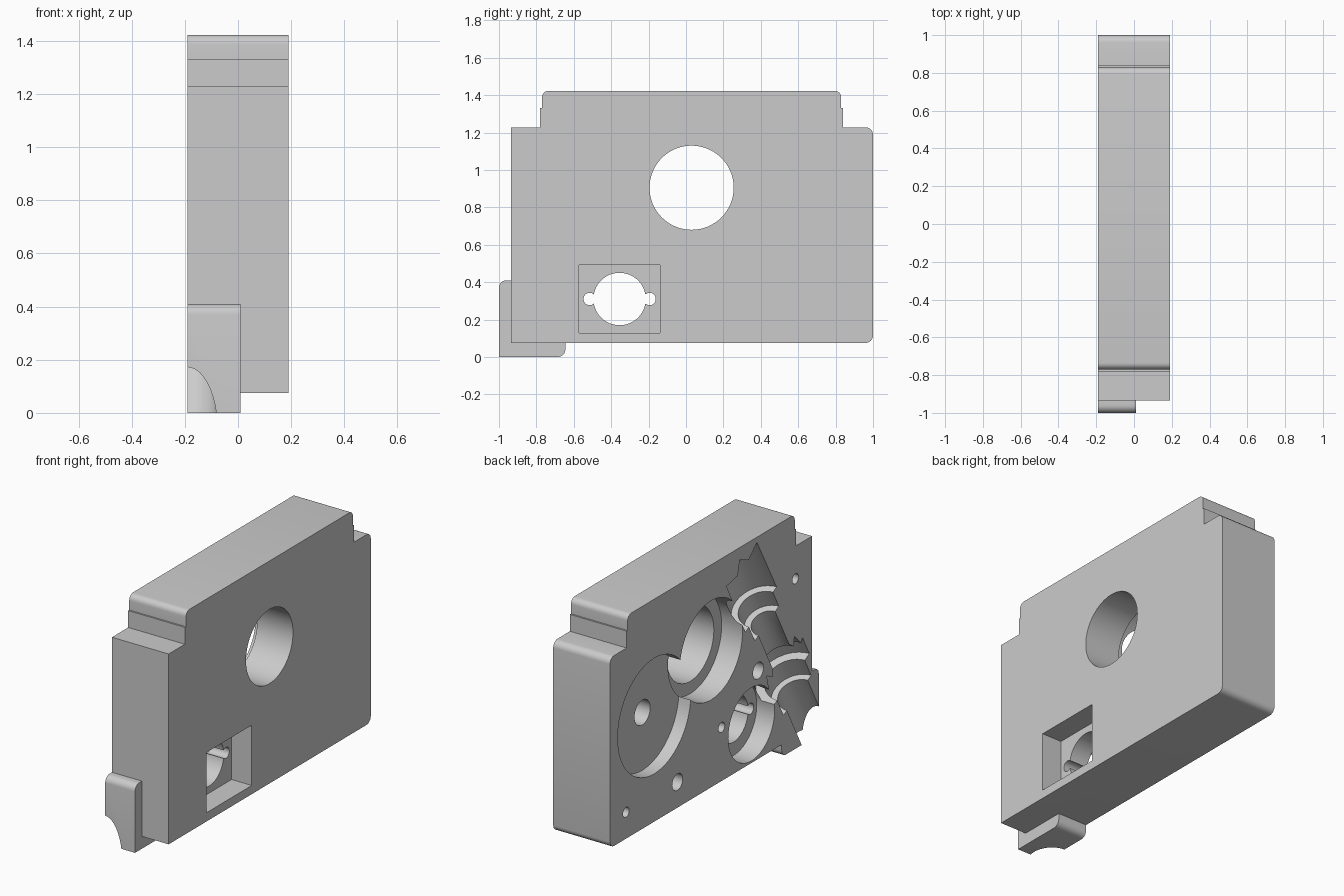
import bpy, bmesh, math
from mathutils import Matrix, Vector

cube = bpy.data.objects.get("Cube")
if cube:
    bpy.data.objects.remove(cube)

HALF = 0.19  # half thickness of the housing

grey = bpy.data.materials.new("light grey")
grey.use_nodes = True
grey.diffuse_color = (0.6, 0.6, 0.6, 1)
grey.node_tree.nodes["Principled BSDF"].inputs["Base Color"].default_value = (0.6, 0.6, 0.6, 1)


def make(name, bm):
    bmesh.ops.recalc_face_normals(bm, faces=bm.faces)
    mesh = bpy.data.meshes.new(name)
    bm.to_mesh(mesh)
    bm.free()
    mesh.materials.append(grey)
    ob = bpy.data.objects.new(name, mesh)
    bpy.context.collection.objects.link(ob)
    return ob


def rounded(points, steps=6):
    """Outline from (y, z, corner radius) points."""
    out = []
    for i, (y, z, r) in enumerate(points):
        p = Vector((y, z))
        if not r:
            out.append(p)
            continue
        a = (Vector(points[i - 1][:2]) - p).normalized() * r
        b = (Vector(points[(i + 1) % len(points)][:2]) - p).normalized() * r
        for k in range(steps + 1):
            t = k / steps * math.pi / 2
            out.append(p + a * (1 - math.sin(t)) + b * (1 - math.cos(t)))
    return out


def slab(name, points, x0, x1):
    bm = bmesh.new()
    face = bm.faces.new([bm.verts.new((x0, p.x, p.y)) for p in rounded(points)])
    res = bmesh.ops.extrude_face_region(bm, geom=[face])
    verts = [v for v in res["geom"] if isinstance(v, bmesh.types.BMVert)]
    bmesh.ops.translate(bm, verts=verts, vec=(x1 - x0, 0, 0))
    return make(name, bm)


def bore(y, z, r, x0, x1, segments=64):
    bm = bmesh.new()
    m = Matrix.Translation(((x0 + x1) / 2, y, z)) @ Matrix.Rotation(math.pi / 2, 4, 'Y')
    bmesh.ops.create_cone(bm, cap_ends=True, segments=segments, radius1=r, radius2=r,
                          depth=x1 - x0, matrix=m)
    return make("bore_cutter", bm)


def lathe(profile, matrix, segments=64):
    """Solid of revolution from (height, radius) points."""
    bm = bmesh.new()
    vs = [bm.verts.new((r, 0, t)) for t, r in profile]
    edges = [bm.edges.new(pair) for pair in zip(vs, vs[1:])]
    bmesh.ops.spin(bm, geom=vs + edges, cent=(0, 0, 0), axis=(0, 0, 1),
                   angle=math.tau, steps=segments, use_merge=True)
    bmesh.ops.remove_doubles(bm, verts=bm.verts, dist=1e-5)
    bm.transform(matrix)
    return make("channel_cutter", bm)


def combine(target, other, operation):
    mod = target.modifiers.new("cut", 'BOOLEAN')
    mod.operation = operation
    mod.solver = 'EXACT'
    mod.object = other
    bpy.ops.object.select_all(action='DESELECT')
    bpy.context.view_layer.objects.active = target
    target.select_set(True)
    bpy.ops.object.modifier_apply(modifier=mod.name)
    bpy.data.objects.remove(other)


# Main block with stepped shoulders
housing = slab("housing", [
    (-0.935, 0.075, 0), (1, 0.075, 0.04), (1, 1.228, 0.04), (0.84, 1.228, 0),
    (0.84, 1.33, 0), (0.83, 1.33, 0), (0.83, 1.423, 0.035), (-0.77, 1.423, 0.035),
    (-0.77, 1.33, 0), (-0.78, 1.33, 0), (-0.78, 1.228, 0), (-0.935, 1.228, 0)], -HALF, HALF)

# Corner flange wrapping the lower front edge
flange = slab("flange", [
    (-1, 0, 0), (-0.645, 0, 0.04), (-0.645, 0.2, 0), (-0.8, 0.2, 0),
    (-0.8, 0.41, 0), (-1, 0.41, 0.04)], -HALF, 0.01)
combine(housing, flange, 'UNION')

# Round recesses and through bores: y, z, radius, depth (None goes through)
holes = [
    (0.575, 0.715, 0.35, 0.08), (0.575, 0.715, 0.075, 0.2),
    (0.03, 0.905, 0.3, 0.14), (0.03, 0.905, 0.225, None),
    (-0.355, 0.31, 0.222, 0.12), (-0.355, 0.31, 0.14, None),
    (-0.515, 0.31, 0.033, None), (-0.195, 0.31, 0.033, None),
    # Blind screw and dowel holes
    (0.845, 0.235, 0.03, 0.15), (-0.07, 0.4, 0.03, 0.15), (-0.776, 1.03, 0.03, 0.15),
    (0.353, 0.23, 0.05, 0.15), (-0.42, 0.61, 0.05, 0.15)]
for y, z, r, depth in holes:
    end = HALF + 0.1 if depth is None else depth - HALF
    combine(housing, bore(y, z, r, -HALF - 0.1, end), 'DIFFERENCE')

# Square pocket on the flat side
pocket = slab("pocket_cutter", [(-0.572, 0.128, 0), (-0.14, 0.128, 0),
                                (-0.14, 0.493, 0), (-0.572, 0.493, 0)], HALF - 0.135, HALF + 0.1)
combine(housing, pocket, 'DIFFERENCE')

# Slanted stepped half-round shaft channel
place = (Matrix.Translation((-HALF, -0.917, 0.0875))
         @ Matrix.Rotation(math.radians(-28.1), 4, 'X') @ Matrix.Rotation(0.03, 4, 'Z'))
channel = lathe([
    (-0.4, 0), (-0.4, 0.113), (0.26, 0.113), (0.26, 0.15), (0.39, 0.15), (0.39, 0.2),
    (0.53, 0.2), (0.51, 0.175), (0.6, 0.15), (0.55, 0.115), (0.6, 0.09), (0.88, 0.09),
    (0.88, 0.13), (1.0, 0.13), (1.0, 0.17), (1.39, 0.165), (1.36, 0.06), (1.43, 0)], place)
combine(housing, channel, 'DIFFERENCE')

bpy.ops.object.select_all(action='DESELECT')
bpy.context.view_layer.objects.active = housing
housing.select_set(True)
bpy.ops.object.shade_smooth_by_angle(angle=math.radians(30))
